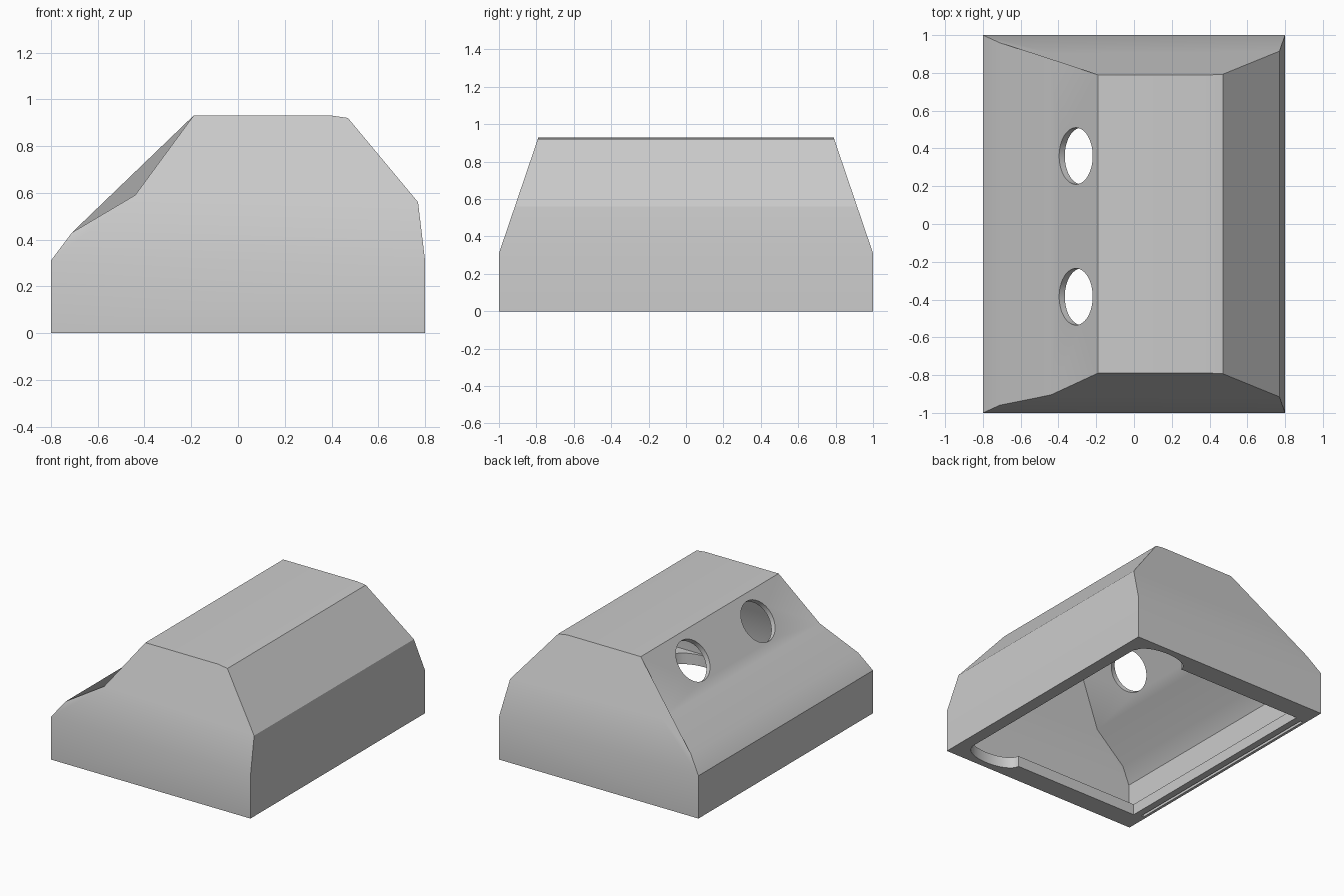
import bpy, bmesh, math
from mathutils import Vector, Matrix

old = bpy.data.objects.get("Cube")
if old:
    bpy.data.objects.remove(old)

grey = bpy.data.materials.new("plain_grey")
grey.use_nodes = True
COLOR = (0.6, 0.6, 0.6, 1)
grey.diffuse_color = COLOR
grey.node_tree.nodes["Principled BSDF"].inputs["Base Color"].default_value = COLOR

WALL = 0.037     # shell thickness
FLANGE = 0.08    # height of the bottom rim
KINK = 0.31      # height where the ends start to lean in


def to_object(name, bm):
    bmesh.ops.recalc_face_normals(bm, faces=bm.faces)
    mesh = bpy.data.meshes.new(name)
    bm.to_mesh(mesh)
    bm.free()
    mesh.materials.append(grey)
    obj = bpy.data.objects.new(name, mesh)
    bpy.context.collection.objects.link(obj)
    return obj


def end_y(z):
    return 1 - 0.34 * max(0, z - KINK)


def housing(name, profile, inset=0):
    """Loft the profile between two ends that lean inwards."""
    bm = bmesh.new()
    rings = [[bm.verts.new((x, s * (end_y(z) - inset), z)) for x, z in profile]
             for s in (-1, 1)]
    n = len(profile)
    for i in range(n):
        j = (i + 1) % n
        bm.faces.new((rings[0][i], rings[0][j], rings[1][j], rings[1][i]))
    for r in rings:
        bm.faces.new((r[0], r[1], r[-2], r[-1]))   # upright part of the end
        bm.faces.new(r[1:-1])                      # leaning part of the end
    return to_object(name, bm)


def offset(profile, t):
    """Mitred inward offset of a clockwise outline."""
    pts = [Vector(p) for p in profile]
    out = []
    for i, p in enumerate(pts):
        d1 = (p - pts[i - 1]).normalized()
        d2 = (pts[(i + 1) % len(pts)] - p).normalized()
        n1, n2 = Vector((d1.y, -d1.x)), Vector((d2.y, -d2.x))
        out.append(tuple(p + (n1 + n2) * t / (1 + n1.dot(n2))))
    return out


def prism(name, outline, z0, z1):
    bm = bmesh.new()
    face = bm.faces.new([bm.verts.new((x, y, z0)) for x, y in outline])
    top = bmesh.ops.extrude_face_region(bm, geom=[face])["geom"]
    bmesh.ops.translate(bm, vec=(0, 0, z1 - z0),
                        verts=[v for v in top if isinstance(v, bmesh.types.BMVert)])
    if face.is_valid is False or len(bm.faces) == len(outline) + 1:
        bm.faces.new([v for v in bm.verts if v.co.z == z0])
    return to_object(name, bm)


def cut(target, cutter):
    mod = target.modifiers.new("cut", 'BOOLEAN')
    mod.operation, mod.solver, mod.object = 'DIFFERENCE', 'EXACT', cutter
    bpy.context.view_layer.objects.active = target
    bpy.ops.object.modifier_apply(modifier=mod.name)
    bpy.data.objects.remove(cutter)


# Outer shell
foot, shoulder, valley, crest = (-0.8, KINK), (-0.71, 0.43), (-0.44, 0.59), (-0.19, 0.93)
upper = [foot, shoulder, valley, crest, (0.4, 0.93), (0.47, 0.92), (0.77, 0.56), (0.8, KINK)]
shell = housing("shell", [(-0.8, 0)] + upper + [(0.8, 0)])

# Hollow inside, above the bottom rim
base = FLANGE - WALL
cut(shell, housing("cavity", offset([(-0.8, base)] + upper + [(0.8, base)], WALL), WALL))

# Bottom opening with a rounded finger notch at each end
arc = [(0.5 + 0.2 * math.cos(a), 0.85 + 0.1 * math.sin(a))
       for a in (math.pi * k / 16 for k in range(17))]
half = [(0.71, 0.85)] + arc + [(-0.71, 0.85)]
cut(shell, prism("opening", half + [(x, -y) for x, y in reversed(half)], -0.1, 0.15))

# Narrow slot along the low side of the rim
cut(shell, prism("slot", [(-0.78, -0.83), (-0.76, -0.83), (-0.76, 0.83), (-0.78, 0.83)],
                 -0.1, 0.05))

# Two round holes through the steep slope
slope = Vector((crest[0] - valley[0], 0, crest[1] - valley[1]))
normal = Vector((-slope.z, 0, slope.x))
turn = normal.to_track_quat('Z', 'Y').to_matrix().to_4x4()
for y in (-0.385, 0.36):
    bm = bmesh.new()
    bmesh.ops.create_cone(bm, cap_ends=True, segments=48, radius1=0.15, radius2=0.15,
                          depth=0.2, matrix=Matrix.Translation((-0.307, y, 0.77)) @ turn)
    cut(shell, to_object("hole", bm))

# Thin web bridging the hollow of the slope at the back end
bm = bmesh.new()
web = bm.faces.new([bm.verts.new((x, end_y(z), z)) for x, z in (shoulder, crest, valley)])
web.normal_update()
if web.normal.y < 0:
    web.normal_flip()
mesh = bpy.data.meshes.new("rear_web")
bm.to_mesh(mesh)
bm.free()
mesh.materials.append(grey)
bpy.context.collection.objects.link(bpy.data.objects.new("rear_web", mesh))

# Soft shading with crisp edges
bpy.ops.object.select_all(action='DESELECT')
shell.select_set(True)
bpy.context.view_layer.objects.active = shell
bpy.ops.object.shade_smooth_by_angle(angle=math.radians(30))
